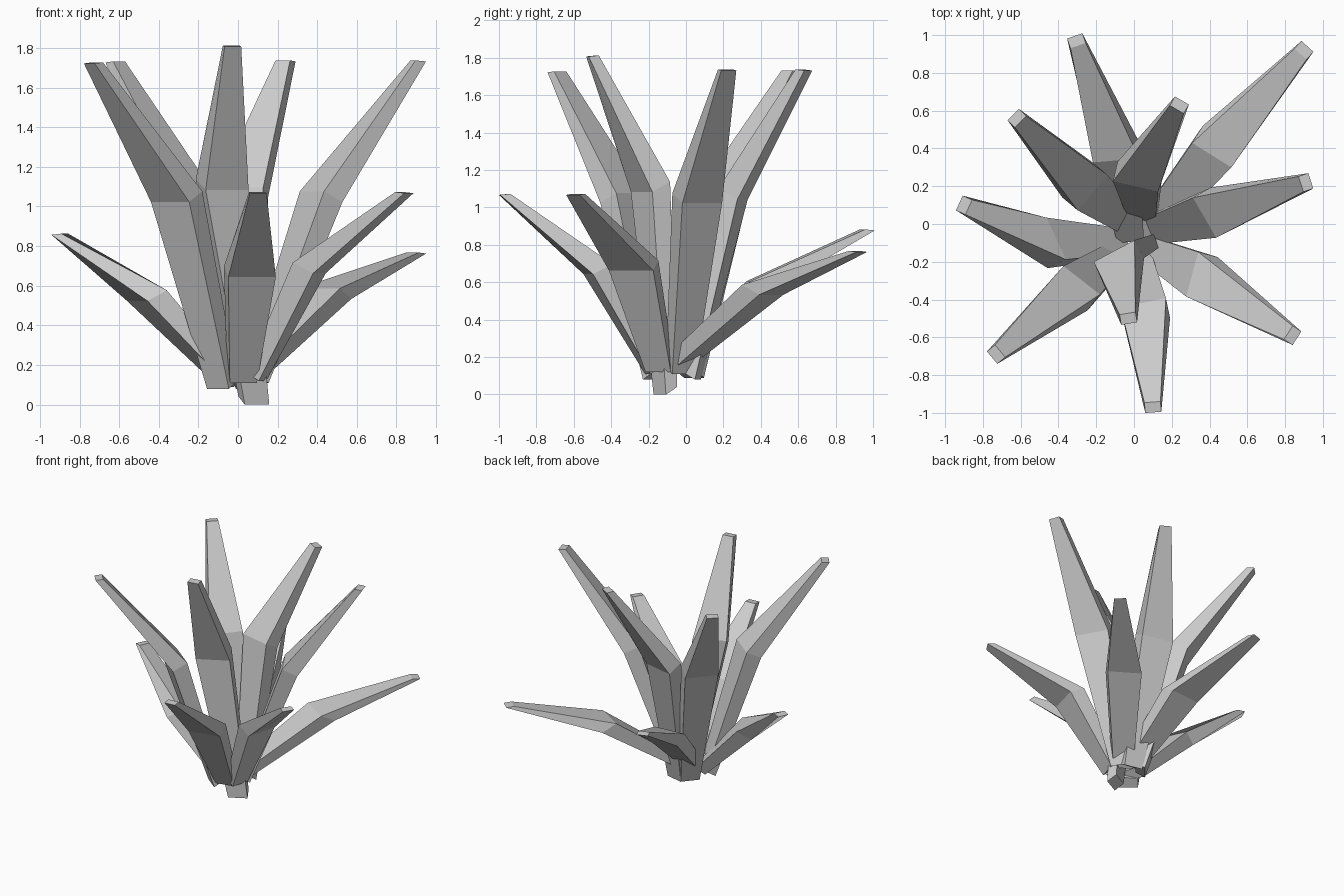
import bpy, bmesh
from math import cos, sin, radians, atan2, degrees
from mathutils import Vector

if "Cube" in bpy.data.objects:
    bpy.data.objects.remove(bpy.data.objects["Cube"])


def section(bm, centre, angle, width, depth, drop, out):
    """Four-sided cross-section, wide along angle, its outer side lowered."""
    a = radians(angle)
    w = Vector((cos(a), sin(a), 0))
    n = Vector((-sin(a), cos(a), 0))
    if n.dot(out) < 0:
        n, w = -n, -w
    n.z = -drop
    n.normalize()
    c = Vector(centre)
    return [bm.verts.new(c + w * sx * width / 2 + n * sy * depth / 2)
            for sx, sy in ((-1, -1), (1, -1), (1, 1), (-1, 1))]


def leaf(name, base, mid, angle, tip):
    """Thick strap leaf: narrow root, wide bend, narrow flat-cut tip."""
    bm = bmesh.new()
    out = Vector(tip) - Vector(base)
    out.z = 0
    d = Vector(tip) - Vector(mid)
    tip_angle = degrees(atan2(d.y, d.x)) - 90
    rings = [section(bm, base, angle, 0.14, 0.08, 0.6, out),
             section(bm, mid, angle, 0.245, 0.12, 0.5, out),
             section(bm, tip, tip_angle, 0.085, 0.055, 0.1, out)]
    for lo, hi in zip(rings, rings[1:]):
        for i in range(4):
            j = (i + 1) % 4
            bm.faces.new((lo[i], lo[j], hi[j], hi[i]))
    bm.faces.new(rings[0][::-1])
    bm.faces.new(rings[-1])
    bmesh.ops.recalc_face_normals(bm, faces=bm.faces)
    me = bpy.data.meshes.new(name)
    bm.to_mesh(me)
    bm.free()
    bpy.context.collection.objects.link(bpy.data.objects.new(name, me))


# Low outer leaves
leaf("low_leaf_back", (-.02, -.06, .17), (-.10, .39, .58), 5, (-.305, .97, .88))
leaf("low_leaf_back_right", (.04, -.08, .14), (.44, .41, .56), -32, (.90, .92, .765))
leaf("low_leaf_left", (-.07, -.10, .14), (-.46, -.10, .55), -65, (-.90, .10, .86))
# Middle leaves
leaf("middle_leaf_right", (.09, -.14, .14), (.36, -.28, .69), 75, (.84, -.59, 1.07))
leaf("middle_leaf_front", (.02, -.17, .13), (.06, -.47, .67), 12, (.10, -.97, 1.07))
# Tall inner leaves
leaf("tall_leaf_right", (.09, -.03, .13), (.42, .06, 1.05), -60, (.91, .22, 1.735))
leaf("tall_leaf_front", (.08, -.11, .02), (-.08, -.19, 1.11), 28, (-.03, -.50, 1.81))
leaf("tall_leaf_front_left", (-.08, -.16, .10), (-.31, -.34, 1.05), -38, (-.73, -.69, 1.725))
leaf("tall_leaf_back_left", (-.04, .02, .11), (-.26, .20, 1.07), 50, (-.62, .56, 1.73))
leaf("tall_leaf_back", (.05, .03, .10), (.02, .25, 1.07), -13, (.24, .63, 1.735))
